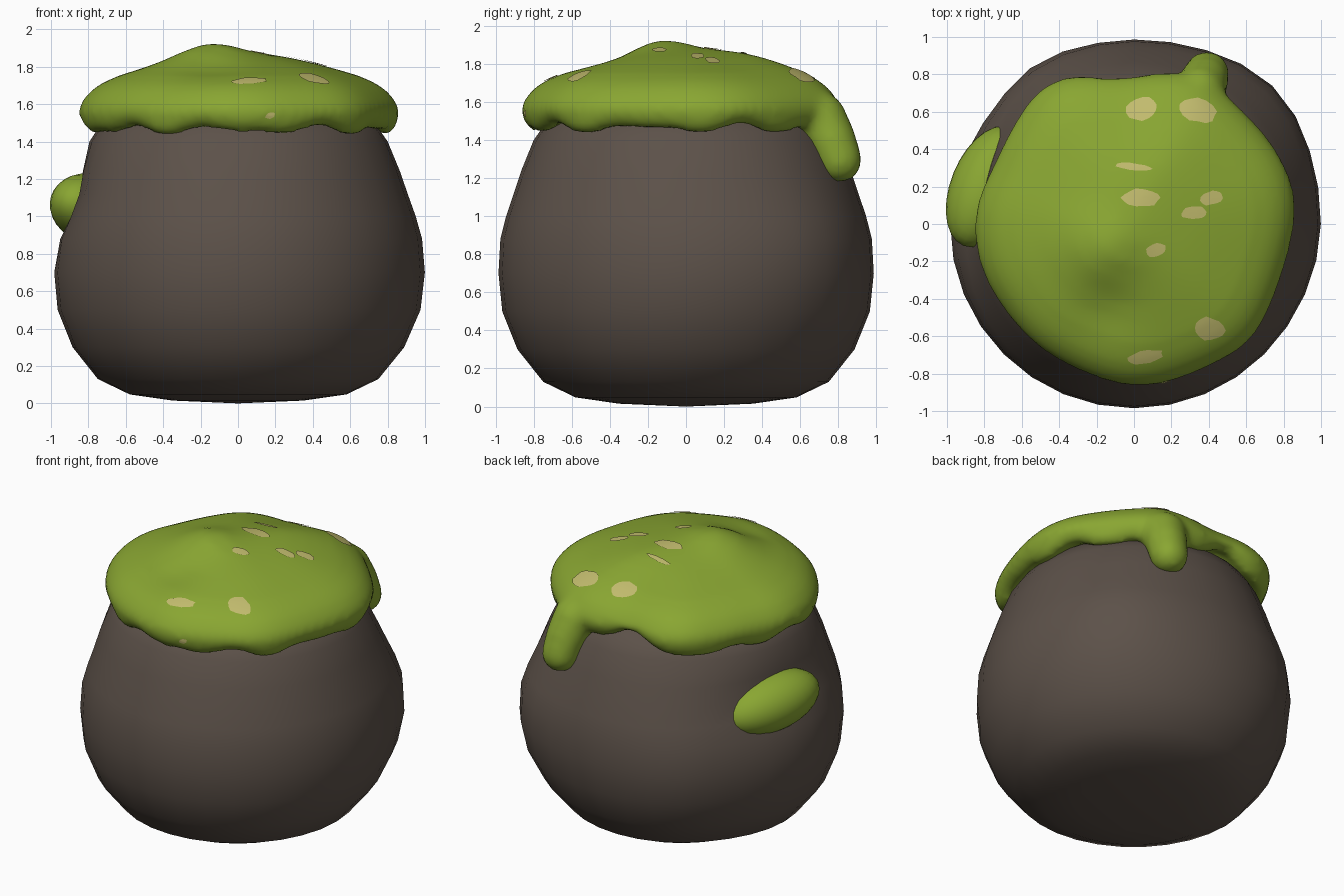
import bpy, bmesh, math, random
from mathutils import Vector, Matrix
from mathutils.bvhtree import BVHTree

if "Cube" in bpy.data.objects:
    bpy.data.objects.remove(bpy.data.objects["Cube"])

random.seed(4)


def material(name, rgb):
    m = bpy.data.materials.new(name)
    m.diffuse_color = (*rgb, 1)
    m.use_nodes = True
    m.node_tree.nodes["Principled BSDF"].inputs["Base Color"].default_value = m.diffuse_color
    return m


CLAY = material("dark clay", (0.108, 0.083, 0.067))
GREEN = material("slime green", (0.252, 0.382, 0.032))
CREAM = material("pale bubble", (0.54, 0.50, 0.155))


def finish(bm, name, mat):
    bmesh.ops.recalc_face_normals(bm, faces=bm.faces)
    me = bpy.data.meshes.new(name)
    bm.to_mesh(me)
    bm.free()
    me.materials.append(mat)
    for p in me.polygons:
        p.use_smooth = True
    ob = bpy.data.objects.new(name, me)
    bpy.context.collection.objects.link(ob)
    return ob


def lathe(bm, rings, point, bottom, top, n):
    """Closed shell: rings of n points, fanned to a pole at each end."""
    rows = [[bm.verts.new(point(r, 2 * math.pi * i / n)) for i in range(n)] for r in rings]
    a, b = bm.verts.new(bottom), bm.verts.new(top)
    for i in range(n):
        j = (i + 1) % n
        bm.faces.new((a, rows[0][j], rows[0][i]))
        bm.faces.new((b, rows[-1][i], rows[-1][j]))
        for p, q in zip(rows, rows[1:]):
            bm.faces.new((p[i], p[j], q[j], q[i]))


def bump(ang, centre, width):
    """Smooth bell over an angle, in degrees."""
    d = (math.degrees(ang) - centre + 180) % 360 - 180
    return math.exp(-(d / width) ** 2)


# Pot: fat rounded body with a dent behind the side blob
POT = [(.35, .015), (.58, .048), (.75, .13), (.885, .3), (.965, .5), (.985, .7),
       (.975, .88), (.945, 1.0), (.905, 1.12), (.865, 1.24), (.8, 1.4), (.73, 1.5), (.6, 1.55)]


def pot_point(p, t):
    r, z = p
    r -= .075 * bump(t, 170, 28) * math.exp(-((z - 1.08) / .2) ** 2)
    r -= .015 * bump(t, 142, 22)
    r += .065 * bump(t, 43, 24) * math.exp(-((z - .8) / .4) ** 2)
    r += .025 * bump(t, 122, 14) * math.exp(-((z - .65) / .3) ** 2)
    r += .012 * bump(t, 0, 20) * math.exp(-((z - .65) / .3) ** 2)
    return (r * math.cos(t), r * math.sin(t), z)


bm = bmesh.new()
lathe(bm, POT, pot_point, (0, 0, 0), (0, 0, 1.55), 32)
finish(bm, "pot", CLAY)


# Slime cap: lumpy dome with a wavy overhanging edge
def rim(t):
    return (.845 + .012 * math.sin(4 * t + .5) + .008 * math.sin(7 * t)
            - .06 * bump(t, 95, 17) - .03 * bump(t, 160, 14) - .03 * bump(t, 215, 16)
            + .02 * bump(t, 125, 12) + .025 * bump(t, 312, 15) + .02 * bump(t, 64, 10))


def edge(t):
    return (1.452 + .017 * math.cos(9 * t + 3) + .011 * math.cos(14 * t + 1)
            + .07 * bump(t, 97, 17) - .02 * bump(t, 135, 16))


CAP = [(.83, None, .04), (.93, None, 0), (.985, None, .04), (1.01, 1.56, 0), (.985, 1.615, 0),
       (.93, 1.67, 0), (.86, 1.712, 0), (.75, 1.753, 0), (.62, 1.785, 0), (.5, 1.812, 0),
       (.38, 1.834, 0), (.25, 1.85, 0), (.12, 1.858, 0)]


def lift(x, y):
    return (.075 * math.exp(-((x + .15) ** 2 + (y + .13) ** 2) / .045)
            - .025 * math.exp(-((x + .12) ** 2 + (y + .45) ** 2) / .03)
            + .018 * math.exp(-((x - .1) ** 2 + (y - .25) ** 2) / .05)
            + .02 * math.exp(-((x - .3) ** 2 + (y - .45) ** 2) / .05))


def cap_point(p, t):
    f, z, dz = p
    r = f * rim(t)
    x, y = r * math.cos(t), r * math.sin(t)
    if z is None:
        return (x, y, edge(t) + dz)
    return (x, y, z + lift(x, y))


bm = bmesh.new()
lathe(bm, CAP, cap_point, (0, 0, 1.5), (0, 0, 1.86 + lift(0, 0)), 96)
# Long drip at the back, merged into the cap
path = [(.30, .60, 1.575, .15), (.345, .70, 1.51, .145),
        (.375, .765, 1.40, .13), (.39, .805, 1.295, .12)]
path = [Vector(v) for v in path]
for a, b in zip(path, path[1:]):
    for k in range(4):
        p = a.lerp(b, (k + 1) / 4)
        bmesh.ops.create_icosphere(bm, subdivisions=3, radius=p.w,
                                   matrix=Matrix.Translation(p.xyz))
cap = finish(bm, "slime_cap", GREEN)
m = cap.modifiers.new("merge", 'REMESH')
m.mode = 'VOXEL'
m.voxel_size = .025
m.use_smooth_shade = True
m = cap.modifiers.new("soften", 'SMOOTH')
m.factor = .5
m.iterations = 8

# Side blob stuck to the left wall
bm = bmesh.new()
bmesh.ops.create_uvsphere(bm, u_segments=28, v_segments=16, radius=1)
bm.transform(Matrix.Translation((-.785, .2, 1.04))
             @ Matrix.Rotation(math.radians(-22), 4, 'Z')
             @ Matrix.Rotation(math.radians(-9), 4, 'X')
             @ Matrix.Diagonal((.195, .345, .184, 1)))
finish(bm, "side_blob", GREEN)

# Pale spots: thin patches laid on the cap surface
bpy.context.view_layer.update()
tree = BVHTree.FromObject(cap, bpy.context.evaluated_depsgraph_get())


def spot(name, u, v, a, b, turn=0, front=False):
    bm = bmesh.new()
    n, rings = 14, 4
    c, s = math.cos(math.radians(turn)), math.sin(math.radians(turn))
    wob = [random.uniform(.88, 1.1) for _ in range(n)]

    def place(f, i):
        t = 2 * math.pi * i / n
        p, q = a * f * wob[i] * math.cos(t), b * f * wob[i] * math.sin(t)
        x, y = u + c * p - s * q, v + s * p + c * q
        if front:
            hit = tree.ray_cast(Vector((x, -3, y)), Vector((0, 1, 0)))
        else:
            hit = tree.ray_cast(Vector((x, y, 4)), Vector((0, 0, -1)))
        return bm.verts.new(hit[0] + hit[1] * .006)

    mid = place(0, 0)
    prev = None
    for k in range(1, rings + 1):
        ring = [place(k / rings, i) for i in range(n)]
        for i in range(n):
            j = (i + 1) % n
            if prev:
                bm.faces.new((prev[i], ring[i], ring[j], prev[j]))
            else:
                bm.faces.new((mid, ring[i], ring[j]))
        prev = ring
    finish(bm, name, CREAM)


SPOTS = [(.045, .615, .085, .065, 15), (.34, .605, .1, .062, -20), (0, .305, .1, .018, -6),
         (.035, .14, .105, .048, 0), (.32, .06, .068, .036, 5), (.415, .14, .06, .038, 15),
         (.115, -.14, .056, .036, 10), (.40, -.56, .085, .062, -5), (.06, -.71, .095, .036, 12)]
for i, sp in enumerate(SPOTS):
    spot(f"spot_{i + 1}", *sp)
spot("spot_front", .17, 1.54, .027, .016, 20, front=True)
